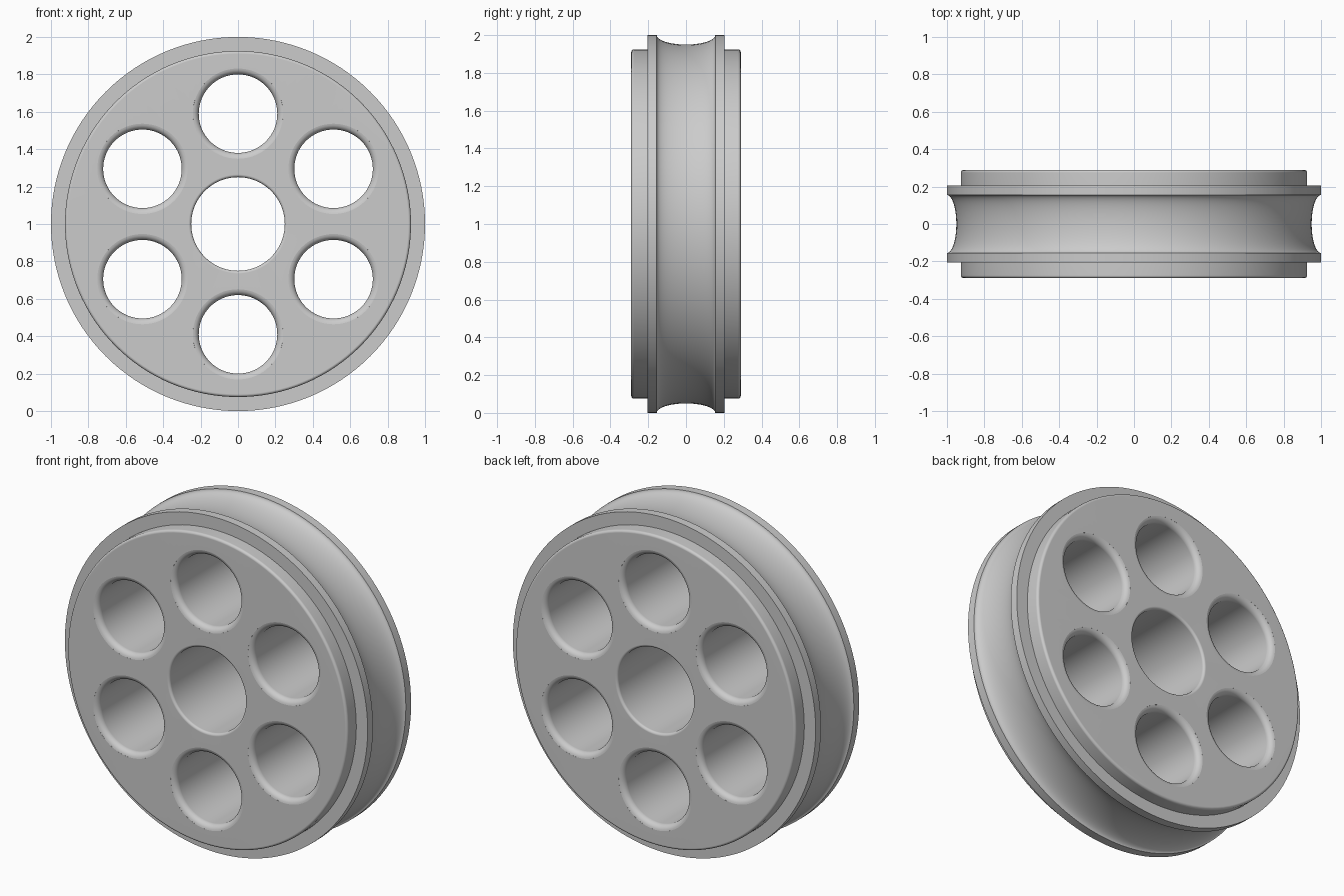
import bpy, bmesh
from math import sin, cos, pi, radians
from mathutils import Matrix, Vector

cube = bpy.data.objects.get("Cube")
if cube:
    bpy.data.objects.remove(cube)

AXLE = Vector((0, 0, 1))
HALF = 0.29          # half width of the wheel body
HOLE_R, HOLE_RING = 0.21, 0.59

grey = bpy.data.materials.new("plain grey")
grey.use_nodes = True
colour = (0.6, 0.6, 0.6, 1)
grey.diffuse_color = colour
grey.node_tree.nodes["Principled BSDF"].inputs["Base Color"].default_value = colour


def arc(y, r, ry, rr, start, end, steps):
    """Points (y, radius) along an elliptical arc, angles in degrees."""
    angles = [radians(start + (end - start) * i / steps) for i in range(steps + 1)]
    return [(y + ry * cos(a), r + rr * sin(a)) for a in angles]


def lathe(name, profile, centre, segments, closed):
    """Revolve (y, radius) points around an axis parallel to y."""
    bm = bmesh.new()
    rings = []
    for k in range(segments):
        a = 2 * pi * k / segments
        rings.append([bm.verts.new(centre + Vector((r * sin(a), y, r * cos(a))))
                      for y, r in profile])
    n = len(profile)
    for k in range(segments):
        a, b = rings[k], rings[(k + 1) % segments]
        for i in range(n if closed else n - 1):
            j = (i + 1) % n
            bm.faces.new((a[i], a[j], b[j], b[i]))
    if not closed:
        for i in (0, n - 1):
            bm.faces.new([ring[i] for ring in rings])
    bmesh.ops.recalc_face_normals(bm, faces=bm.faces)
    mesh = bpy.data.meshes.new(name)
    bm.to_mesh(mesh)
    bm.free()
    mesh.materials.append(grey)
    obj = bpy.data.objects.new(name, mesh)
    bpy.context.collection.objects.link(obj)
    return obj


# Wheel section: back half from hub bore to flange, groove, mirrored front half
edge, bore = 0.015, 0.015
side = arc(HALF - bore, 0.25 + bore, bore, bore, -90, 0, 4)
side += arc(HALF - edge, 0.925 - edge, edge, edge, 0, 90, 4)
side += [(0.205, 0.925), (0.205, 1.0)]
groove = arc(0, 1.0, 0.155, -0.05, 0, 180, 24)
section = side + groove + [(-y, r) for y, r in reversed(side)]
wheel = lathe("pulley_wheel", section, AXLE, 128, True)

# Six through holes with rounded mouths
f = 0.035
quarter = [(HALF - f + f * sin(a), HOLE_R + f - f * cos(a))
           for a in (radians(14 * i) for i in range(7))]
mouth = quarter + [(HALF + 0.03, HOLE_R + f)]
cut_profile = [(-y, r) for y, r in reversed(mouth)] + mouth
for k in range(6):
    a = k * pi / 3
    centre = AXLE + Vector((sin(a), 0, cos(a))) * HOLE_RING
    cutter = lathe("hole_cutter", cut_profile, centre, 64, False)
    cutter.hide_render = True
    cut = wheel.modifiers.new("hole", "BOOLEAN")
    cut.operation = "DIFFERENCE"
    cut.solver = "EXACT"
    cut.object = cutter
    bpy.context.view_layer.objects.active = wheel
    bpy.ops.object.modifier_apply(modifier=cut.name)
    bpy.data.objects.remove(cutter)

# Smooth shading with crisp flange edges and flat side faces
bpy.ops.object.select_all(action="DESELECT")
wheel.select_set(True)
bpy.context.view_layer.objects.active = wheel
bpy.ops.object.shade_smooth_by_angle(angle=radians(35))
weighted = wheel.modifiers.new("flat_sides", "WEIGHTED_NORMAL")
weighted.keep_sharp = True
